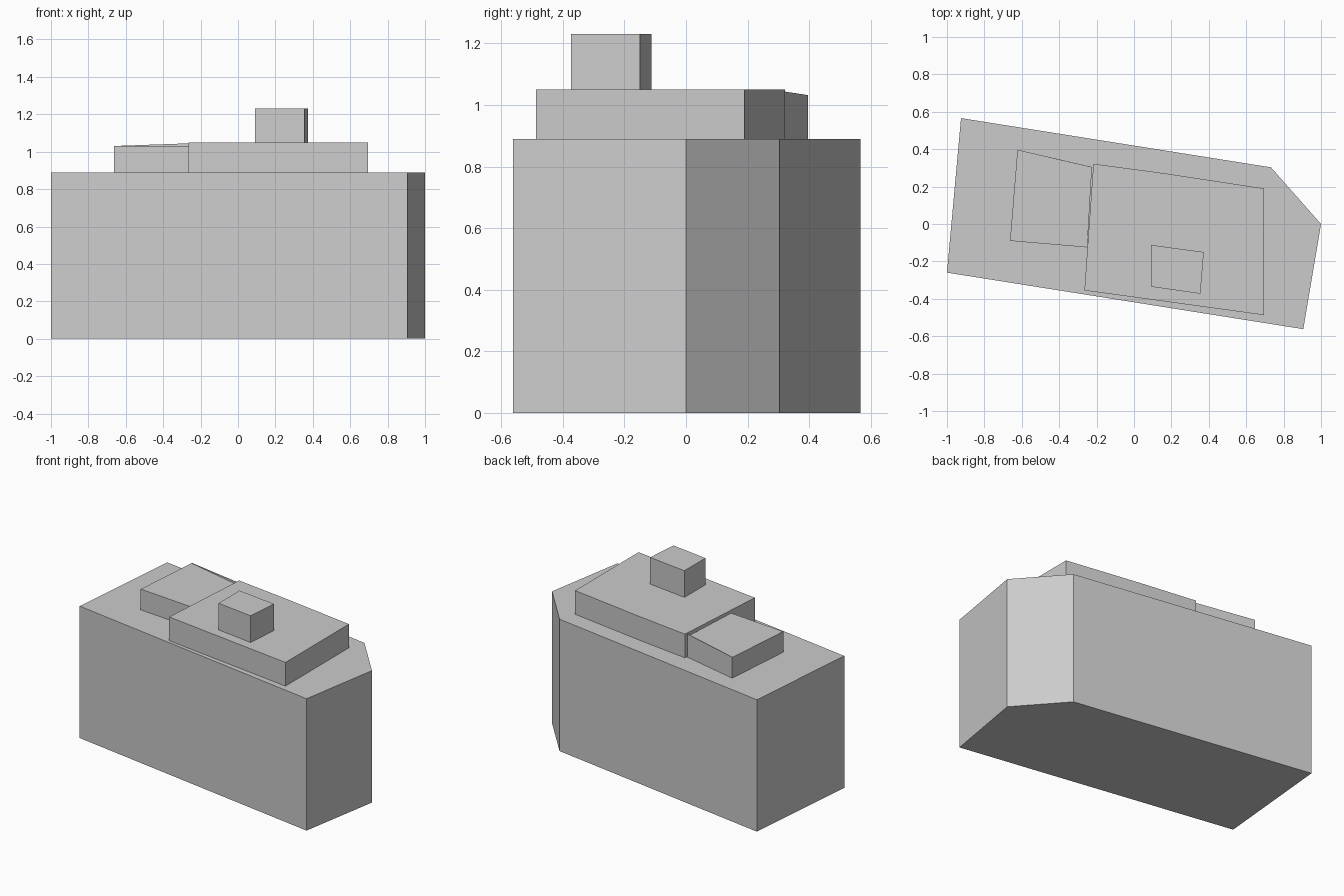
import bpy, bmesh

if "Cube" in bpy.data.objects:
    bpy.data.objects.remove(bpy.data.objects["Cube"])


def prism(name, outline, z0, z1):
    """Extrude a plan outline (x, y points) from z0 up to z1."""
    bm = bmesh.new()
    base = bm.faces.new([bm.verts.new((x, y, z0)) for x, y in outline])
    top = bmesh.ops.extrude_face_region(bm, geom=[base], use_keep_orig=True)["geom"]
    for v in top:
        if isinstance(v, bmesh.types.BMVert):
            v.co.z = z1
    bmesh.ops.recalc_face_normals(bm, faces=bm.faces)
    mesh = bpy.data.meshes.new(name)
    bm.to_mesh(mesh)
    bm.free()
    obj = bpy.data.objects.new(name, mesh)
    bpy.context.collection.objects.link(obj)
    return obj


# Main building volume with one chamfered corner
prism("main_block", [(-1, -0.26), (0.905, -0.562), (1, 0), (0.732, 0.303), (-0.925, 0.566)], 0, 0.89)

# Large roof storey
prism("upper_storey", [(-0.265, -0.355), (0.695, -0.487), (0.695, 0.19), (0.17, 0.27), (-0.217, 0.322)], 0.89, 1.05)

# Lower roof annex beside it
prism("roof_annex", [(-0.663, -0.09), (-0.25, -0.125), (-0.225, 0.305), (-0.623, 0.397)], 0.89, 1.03)

# Thin wall rising along the back edge of the annex, tapering to nothing
wall = prism("annex_back_wall", [(-0.623, 0.394), (-0.225, 0.302), (-0.225, 0.305), (-0.623, 0.397)], 1.025, 1.046)
for v in wall.data.vertices:
    if v.co.x < -0.5 and v.co.z > 1.03:
        v.co.z = 1.032

# Small rooftop housing
prism("roof_housing", [(0.09, -0.335), (0.355, -0.373), (0.373, -0.15), (0.09, -0.112)], 1.05, 1.23)
